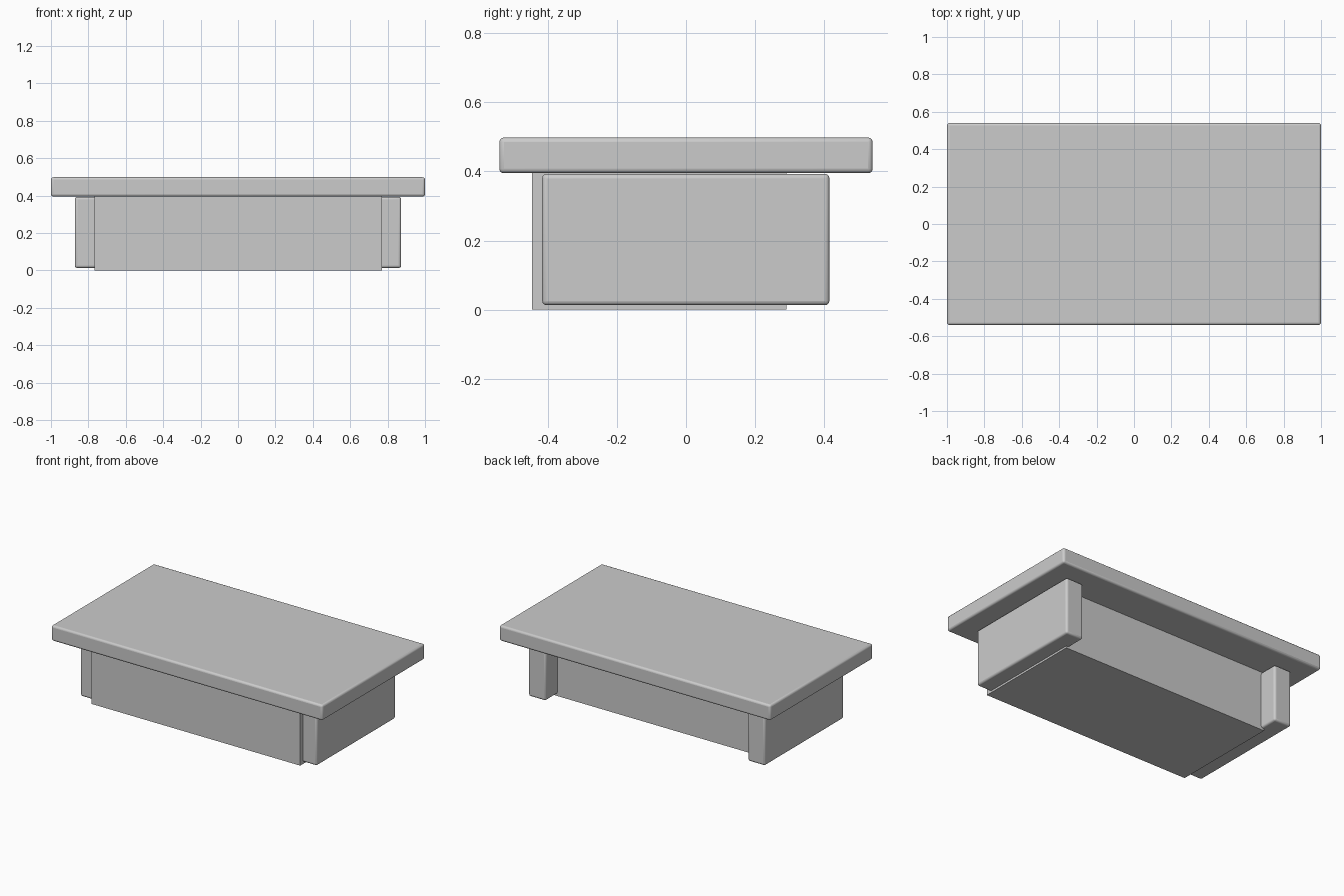
import bpy

if "Cube" in bpy.data.objects:
    bpy.data.objects.remove(bpy.data.objects["Cube"])


def box(name, x, y, z, bevel=0.0):
    """Box from (min, max) ranges, optionally with rounded edges."""
    centre = [(a + b) / 2 for a, b in (x, y, z)]
    bpy.ops.mesh.primitive_cube_add(size=1, location=centre)
    ob = bpy.context.object
    ob.name = name
    ob.scale = [b - a for a, b in (x, y, z)]
    bpy.ops.object.transform_apply(location=False, rotation=False, scale=True)
    if bevel:
        mod = ob.modifiers.new("rounded_edges", 'BEVEL')
        mod.width = bevel
        mod.segments = 3
        bpy.ops.object.shade_smooth_by_angle()
    return ob


# Table top slab
box("table_top", (-1, 1), (-0.54, 0.54), (0.395, 0.498), 0.013)

# Side panel legs, raised slightly off the floor
for side, x in (("left", (-0.872, -0.745)), ("right", (0.745, 0.872))):
    box(side + "_leg_panel", x, (-0.416, 0.415), (0.013, 0.393), 0.013)

# Central cabinet body, sharp edged, proud of the legs at the front
box("cabinet_body", (-0.767, 0.77), (-0.445, 0.291), (0, 0.396))
